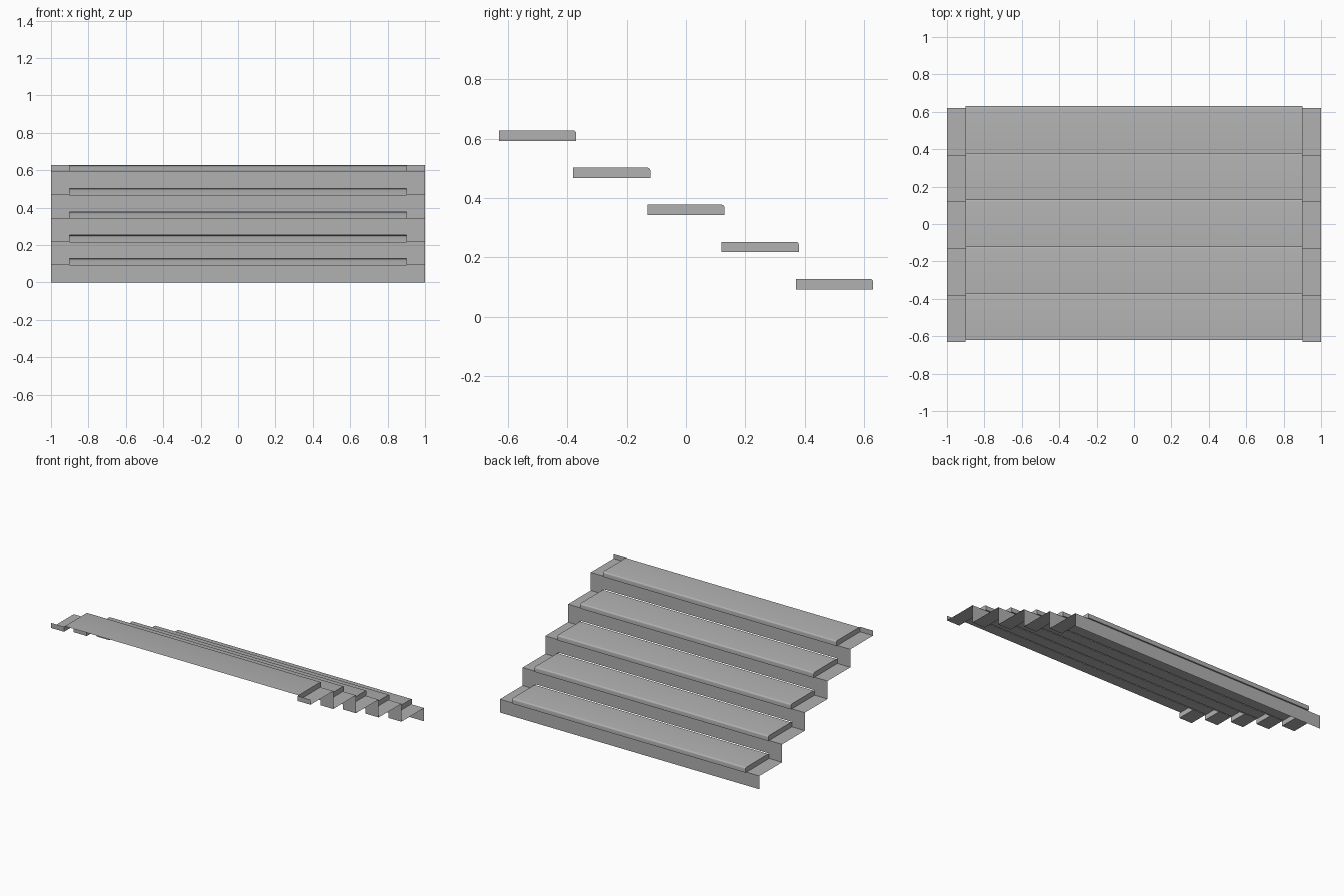
import bpy, bmesh, math

if "Cube" in bpy.data.objects:
    bpy.data.objects.remove(bpy.data.objects["Cube"])

STEPS, RUN, RISE = 5, 0.25, 0.125
TREAD_Z = 0.0925         # lowest tread height
PAD = 0.035              # height of the raised tread covers
FRONT = 0.62             # y of the lowest riser
LIP, R = 0.01, 0.01      # nosing overhang and rounding radius
HALF, INNER = 1.0, 0.9   # half widths of the sheet and of the covers

grey = bpy.data.materials.new("dark_grey")
grey.diffuse_color = (0.44, 0.44, 0.44, 1)
grey.use_nodes = True
grey.node_tree.nodes["Principled BSDF"].inputs["Base Color"].default_value = grey.diffuse_color


def sweep(bm, profile, x0, x1):
    """Open strip: sweep a (y, z) profile from x0 to x1."""
    a = [bm.verts.new((x0, y, z)) for y, z in profile]
    b = [bm.verts.new((x1, y, z)) for y, z in profile]
    for i in range(len(profile) - 1):
        bm.faces.new((a[i], a[i + 1], b[i + 1], b[i]))


def finish(bm, name):
    bmesh.ops.remove_doubles(bm, verts=bm.verts, dist=1e-5)
    mesh = bpy.data.meshes.new(name)
    bm.to_mesh(mesh)
    bm.free()
    mesh.materials.append(grey)
    obj = bpy.data.objects.new(name, mesh)
    bpy.context.collection.objects.link(obj)
    return obj


def step(i):
    return FRONT - i * RUN, TREAD_Z + i * RISE


# Folded thin sheet: treads only at the two ends, risers across the width
bm = bmesh.new()
fold = [(FRONT, 0)]
for i in range(STEPS):
    y, z = step(i)
    fold += [(y, z), (y - RUN, z), (y - RUN, z + PAD)]
for x0, x1 in ((-HALF, -INNER), (INNER, HALF)):
    sweep(bm, fold, x0, x1)
for i in range(STEPS):
    y, z = step(i)
    sweep(bm, [(y, z - RISE + PAD if i else 0), (y, z)], -INNER, INNER)
finish(bm, "folded_stair_sheet")

# Raised tread covers: rounded nosing, end caps, open underneath and behind
for i in range(STEPS):
    y, z = step(i)
    nose, top = y + LIP, z + PAD
    curve = [(nose - R + R * math.cos(t), top - R + R * math.sin(t))
             for t in (k * math.pi / 8 for k in range(5))]
    outline = [(y, z), (nose, z)] + curve + [(y - RUN + LIP, top)]
    bm = bmesh.new()
    sweep(bm, outline, -INNER, INNER)
    cap = [(y - RUN, z)] + outline + [(y - RUN, top)]
    for x in (-INNER, INNER):
        verts = [bm.verts.new((x, *p)) for p in cap]
        bm.faces.new(verts if x > 0 else verts[::-1])
    obj = finish(bm, f"tread_cover_{i + 1}")
    bpy.context.view_layer.objects.active = obj
    obj.select_set(True)
    bpy.ops.object.shade_smooth_by_angle(angle=math.radians(30))
    obj.select_set(False)
